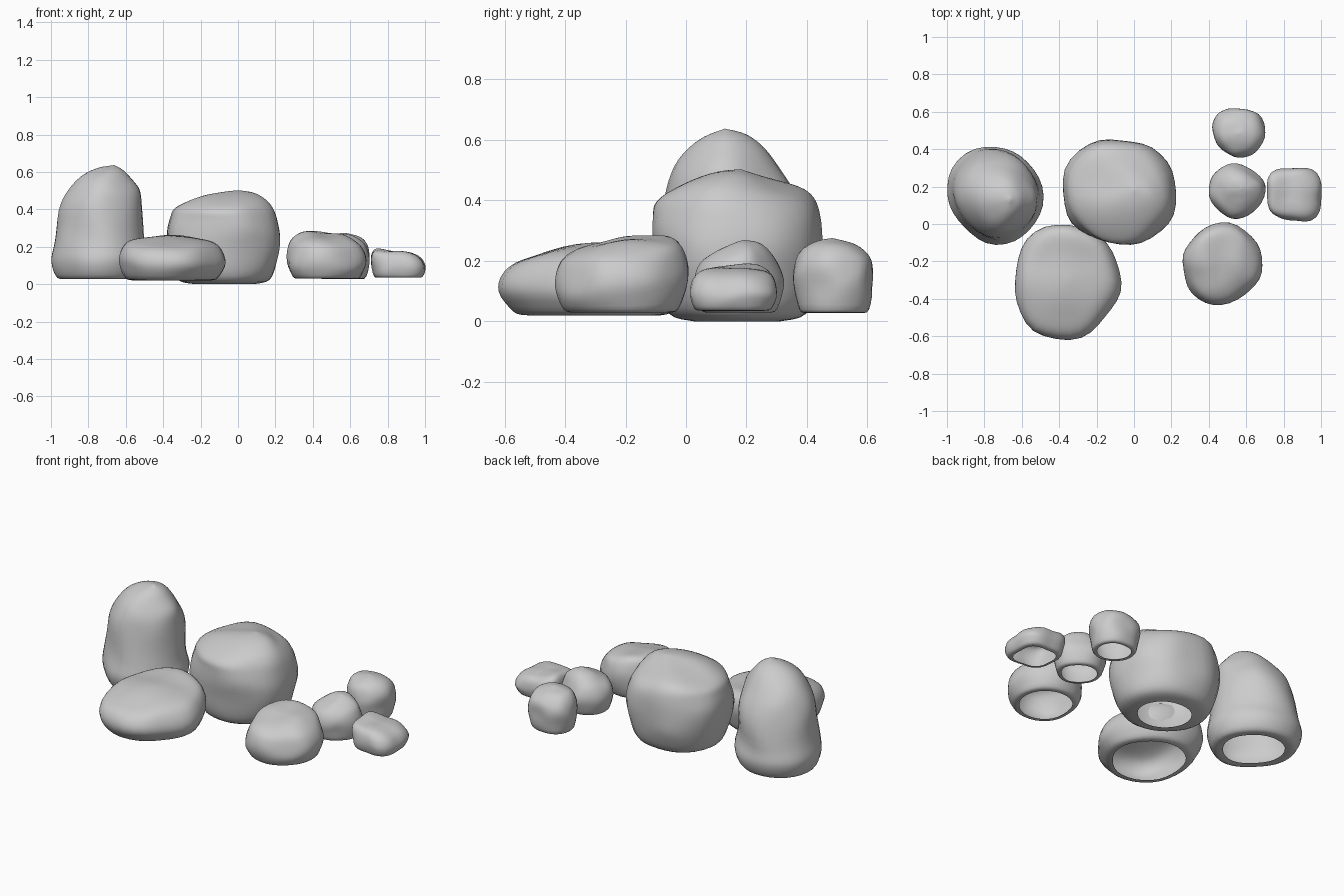
import bpy, bmesh, math
from mathutils import Vector, noise

if "Cube" in bpy.data.objects:
    bpy.data.objects.remove(bpy.data.objects["Cube"])

SEG, SUB = 32, 4


def catmull(a, b, c, d, t):
    return 0.5 * (2 * b + (c - a) * t + (2 * a - 5 * b + 4 * c - d) * t * t
                  + (3 * b - a - 3 * c + d) * t ** 3)


def plan_radius(radii, ang):
    n = len(radii)
    f = ang / math.tau * n
    i = int(f)
    return catmull(*(radii[(i + k) % n] for k in (-1, 0, 1, 2)), f - i)


def rock(name, center, radii, profile, tilt=(0, 0), rough=0.012, seed=0):
    """Hollow boulder: plan outline lofted through (z, scale, dx, dy) rings, open below."""
    cx, cy = center
    pts = [Vector(p) for p in profile]
    last = len(pts) - 1
    rings = []
    for i in range(last):
        q = [pts[min(max(i + k, 0), last)] for k in (-1, 0, 1, 2)]
        rings += [catmull(*q, s / SUB) for s in range(SUB)]
    top = pts[-1]
    z0, h = pts[0][0], top[0] - pts[0][0]
    freq = 1.3 / (sum(radii) / len(radii))

    bm = bmesh.new()

    def vert(x, y, p):
        t = max(0, (p[0] - z0) / h)
        co = Vector((cx + p[2] + x, cy + p[3] + y, p[0] + t * (tilt[0] * x + tilt[1] * y)))
        shift = noise.noise_vector(co * freq + Vector((seed * 7.3, 0, seed * 3.1)))
        return bm.verts.new(co + shift * rough * min(1, t * 3))

    loops = []
    for p in rings:
        loop = []
        for k in range(SEG):
            a = math.tau * k / SEG
            r = plan_radius(radii, a) * max(p[1], 0.03)
            loop.append(vert(r * math.cos(a), r * math.sin(a), p))
        loops.append(loop)
    for lo, hi in zip(loops, loops[1:]):
        for k in range(SEG):
            n = (k + 1) % SEG
            bm.faces.new((lo[k], lo[n], hi[n], hi[k]))
    tip = vert(0, 0, top)
    for k in range(SEG):
        bm.faces.new((loops[-1][k], loops[-1][(k + 1) % SEG], tip))
    for f in bm.faces:
        f.smooth = True
    me = bpy.data.meshes.new(name)
    bm.to_mesh(me)
    bm.free()
    ob = bpy.data.objects.new(name, me)
    bpy.context.collection.objects.link(ob)
    return ob


# Tall standing boulder
rock("tall_boulder", (-0.74, 0.15), (.26, .25, .265, .28, .26, .235, .26, .255),
     [(.03, .65, 0, 0), (.035, .87, 0, 0), (.12, 1, 0, 0), (.22, .94, 0, 0),
      (.4, .85, .005, -.005), (.5, .73, .025, -.015), (.57, .54, .04, -.02),
      (.62, .28, .065, -.025), (.645, 0, .08, -.03)], seed=1, rough=.02)

# Large round boulder
rock("round_boulder", (-0.075, 0.17), (.31, .293, .285, .31, .31, .29, .285, .29),
     [(0, .5, 0, 0), (.025, .8, 0, 0), (.13, .95, 0, 0), (.25, 1, 0, 0),
      (.35, .95, 0, 0), (.41, .86, 0, -.01), (.455, .62, .03, -.02),
      (.49, .3, .07, -.01), (.505, 0, .09, 0)], seed=2, rough=.025)

# Flat front slab
rock("flat_boulder", (-0.35, -0.3), (.28, .28, .3, .3, .29, .325, .31, .27),
     [(.02, .72, 0, 0), (.035, .87, 0, 0), (.12, 1, 0, 0), (.19, .96, 0, 0),
      (.232, .8, 0, 0), (.25, .45, 0, 0), (.255, 0, 0, 0)],
     tilt=(0, .12), seed=3, rough=.02)

# Medium rock
rock("medium_rock", (0.47, -0.21), (.21, .215, .21, .21, .2, .225, .22, .205),
     [(.03, .72, 0, 0), (.04, .88, 0, 0), (.12, 1, 0, 0), (.19, .97, 0, 0),
      (.24, .83, 0, 0), (.265, .5, 0, 0), (.265, 0, 0, 0)],
     tilt=(-.08, .18), seed=4, rough=.02)

# Small rocks
rock("low_small_rock", (0.855, 0.155), (.145, .165, .14, .165, .14, .15, .135, .17),
     [(.035, .72, 0, 0), (.042, .9, 0, 0), (.09, 1, 0, 0), (.14, .95, -.01, 0),
      (.17, .76, -.015, 0), (.182, .4, -.015, 0), (.183, 0, -.015, 0)],
     tilt=(-.1, 0), seed=5)
rock("middle_small_rock", (0.55, 0.175), (.155, .14, .145, .15, .15, .14, .145, .14),
     [(.03, .68, 0, 0), (.04, .87, 0, 0), (.12, 1, 0, 0), (.19, .88, 0, 0),
      (.235, .6, .015, .01), (.26, .3, .025, .02), (.272, 0, .03, .025)], seed=6)
rock("back_small_rock", (0.56, 0.49), (.14, .14, .13, .145, .14, .13, .13, .135),
     [(.03, .68, 0, 0), (.038, .88, 0, 0), (.13, 1, 0, 0), (.2, .96, 0, 0),
      (.242, .74, 0, -.005), (.265, .38, 0, -.01), (.275, 0, 0, -.01)], seed=7)
